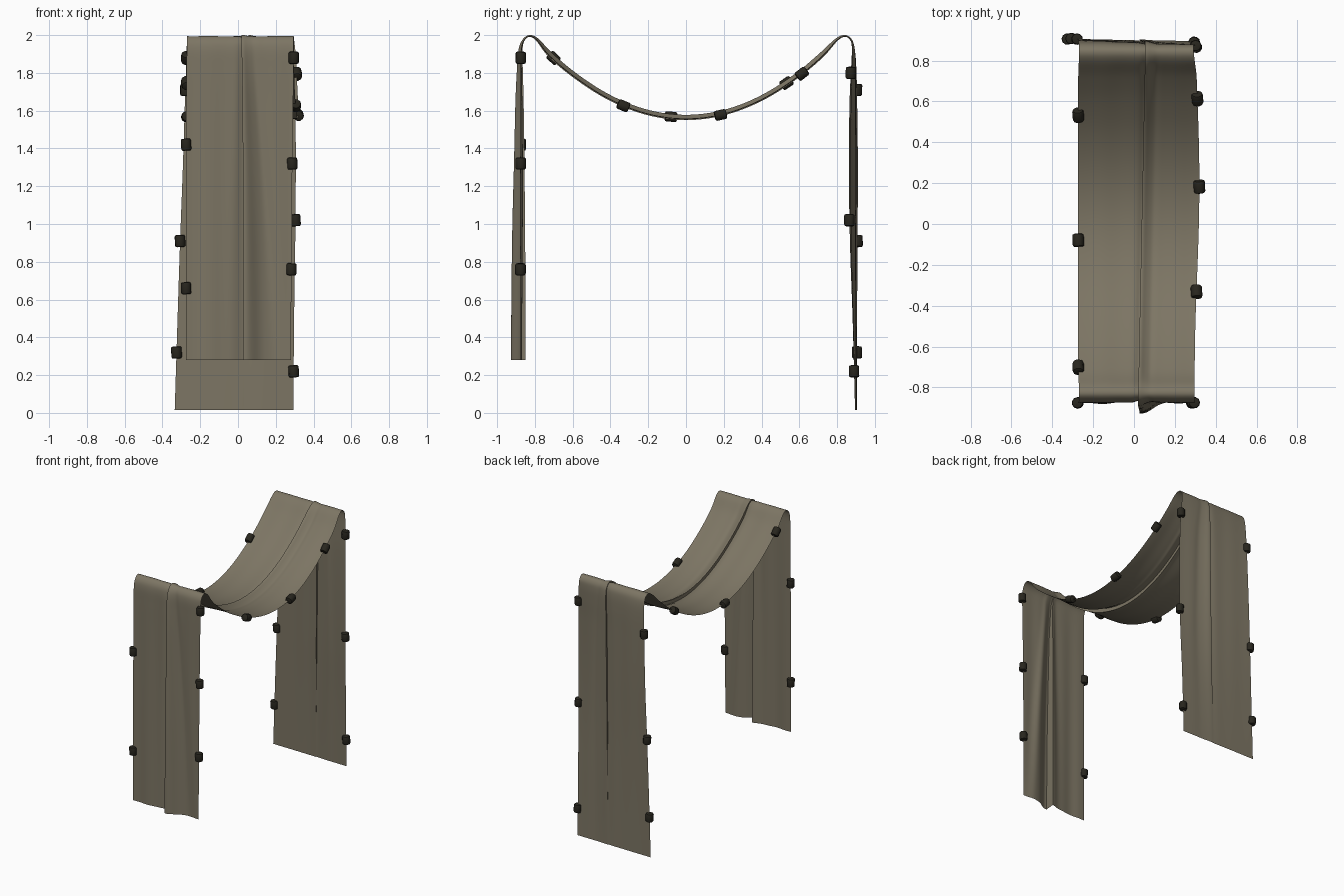
import bpy, bmesh, math, random
from mathutils import Vector

if "Cube" in bpy.data.objects:
    bpy.data.objects.remove(bpy.data.objects["Cube"])
random.seed(4)

def material(name, col):
    m = bpy.data.materials.new(name)
    m.diffuse_color = (*col, 1)
    m.use_nodes = True
    m.node_tree.nodes["Principled BSDF"].inputs["Base Color"].default_value = m.diffuse_color
    return m

cloth_mat = material("drab cloth", (0.205, 0.18, 0.128))
weight_mat = material("dark weight", (0.021, 0.019, 0.013))

# Path stations: y, z, left x, right x, fold x, fold height, fold width, sideways tilt
front = [
    (-.877, .28, -.275, .28, .035, .05, .075, 0),
    (-.876, .9, -.275, .284, .032, .045, .06, 0),
    (-.875, 1.35, -.275, .288, .03, .035, .045, 0),
    (-.875, 1.65, -.274, .292, .027, .028, .035, 0),
    (-.875, 1.82, -.272, .295, .024, .02, .03, 0),
    (-.873, 1.92, -.271, .295, .022, .014, .028, 0),
    (-.86, 1.97, -.27, .295, .022, .008, .025, 0),
    (-.83, 1.994, -.27, .295, .022, .006, .025, 0),
    (-.79, 1.975, -.27, .296, .023, .01, .025, 0)]
sag = []
for y in (-.72, -.6, -.45, -.3, -.15, 0, .15, .3, .45, .6, .72):
    sag.append((y, 1.56 + .44 * (y / .83) ** 2, -.273, .297 + .023 * math.cos((y - .2) * 1.7) ** 2,
                .04 + .02 * y, .018, .025, -.004))
back = [
    (.80, 1.975, -.27, .297, .057, .01, .025, 0),
    (.845, 1.994, -.27, .292, .057, .006, .025, 0),
    (.875, 1.97, -.27, .292, .057, .006, .03, -.003),
    (.886, 1.92, -.272, .294, .057, .008, .03, -.008),
    (.888, 1.82, -.275, .30, .055, .01, .035, -.014),
    (.886, 1.65, -.281, .304, .053, .012, .04, -.02),
    (.886, 1.3, -.292, .306, .05, .012, .045, -.024),
    (.888, .9, -.307, .303, .045, .01, .05, -.02),
    (.894, .5, -.32, .297, .04, .006, .05, -.012),
    (.90, .015, -.335, .293, .03, .003, .05, -.005)]

def smooth_path(keys, n=6):
    P = [keys[0]] + keys + [keys[-1]]
    out = []
    for i in range(1, len(P) - 2):
        for k in range(n):
            t = k / n
            out.append([.5 * (2 * b + (c - a) * t + (2 * a - 5 * b + 4 * c - d) * t * t
                              + (3 * b - a - 3 * c + d) * t ** 3)
                        for a, b, c, d in zip(*P[i - 1:i + 3])])
    out.append(list(keys[-1]))
    return out

rows = smooth_path(front + sag + back)
HALF = 26
left_edge, right_edge = [], []

# Draped cloth: sweep a folded cross-section along the path
bm = bmesh.new()
grid = []
for i, (y, z, xl, xr, c, h, w, tilt) in enumerate(rows):
    a, b = rows[max(i - 1, 0)], rows[min(i + 1, len(rows) - 1)]
    tan = Vector((0, b[0] - a[0], b[1] - a[1])).normalized()
    nor = Vector((0, -tan.z, tan.y))
    row = []
    for side, xe in ((-1, xl), (1, xr)):
        pts = []
        for k in range(HALF + 1):
            f = (k / HALF) ** 1.6
            x = c + (xe - c) * f
            d = abs(x - c)
            if side < 0:
                off = -.55 * h * math.exp(-(d / (w * .8)) ** 2)
            else:
                off = h * math.exp(-(d / w) ** 2) - .25 * h * math.exp(-((d - 2.2 * w) / (.6 * w)) ** 2)
            # gentle ripples, still at the edges and over the bars
            off += .35 * h * math.sin(x * 34 + .6) * f * (1 - f)
            off += tilt * side * f
            if side > 0 and k < 3:
                x -= .1 * w * (3 - k) / 3    # overlapping lip of the pleat
            pts.append(Vector((x, y, z)) + nor * off)
        row += pts[::-1] if side < 0 else pts
    left_edge.append((row[0], tan))
    right_edge.append((row[-1], tan))
    grid.append([bm.verts.new(p) for p in row])
for r0, r1 in zip(grid, grid[1:]):
    for j in range(len(r0) - 1):
        bm.faces.new((r0[j], r0[j + 1], r1[j + 1], r1[j]))

def finish(bm, name, mat, angle):
    me = bpy.data.meshes.new(name)
    bm.to_mesh(me)
    bm.free()
    me.materials.append(mat)
    ob = bpy.data.objects.new(name, me)
    bpy.context.collection.objects.link(ob)
    bpy.ops.object.select_all(action='DESELECT')
    bpy.context.view_layer.objects.active = ob
    ob.select_set(True)
    bpy.ops.object.shade_smooth_by_angle(angle=math.radians(angle))
    return ob

finish(bm, "draped_cloth", cloth_mat, 50)

# Small rounded weights clipped along both edges
def add_weight(edge, y, z, name):
    def on_edge(i):
        p = edge[i][0]
        return (p.y - y) ** 2 + (p.z - z) ** 2
    i = min(range(len(edge)), key=on_edge)
    j = min((k for k in (i - 1, i + 1) if 0 <= k < len(edge)), key=on_edge)
    p, q = edge[i][0], edge[j][0]
    d = q - p
    pos = p + d * max(0, min(1, (Vector((p.x, y, z)) - p).dot(d) / d.length_squared))
    bm = bmesh.new()
    bmesh.ops.create_cone(bm, cap_ends=True, segments=10, radius1=.028, radius2=.028, depth=.064)
    rim = [e for e in bm.edges if abs(e.verts[0].co.z - e.verts[1].co.z) < .001]
    bmesh.ops.bevel(bm, geom=rim, offset=.009, segments=2, affect='EDGES', profile=.5)
    ob = finish(bm, name, weight_mat, 40)
    ob.location = pos
    lean = Vector((random.uniform(-.08, .08), 0, 0))
    ob.rotation_euler = (edge[i][1] + lean).to_track_quat('Z', 'X').to_euler()

left_spots = [(-.87, .66), (-.87, 1.42), (-.70, 1.88), (-.08, 1.565), (.55, 1.72),
              (.90, 1.71), (.90, .91), (.90, .32)]
right_spots = [(-.87, .76), (-.87, 1.32), (-.87, 1.88), (-.33, 1.63), (.18, 1.59),
               (.61, 1.80), (.87, 1.80), (.86, 1.02), (.885, .22)]
for n, (y, z) in enumerate(left_spots):
    add_weight(left_edge, y, z, f"left_weight_{n + 1}")
for n, (y, z) in enumerate(right_spots):
    add_weight(right_edge, y, z, f"right_weight_{n + 1}")
